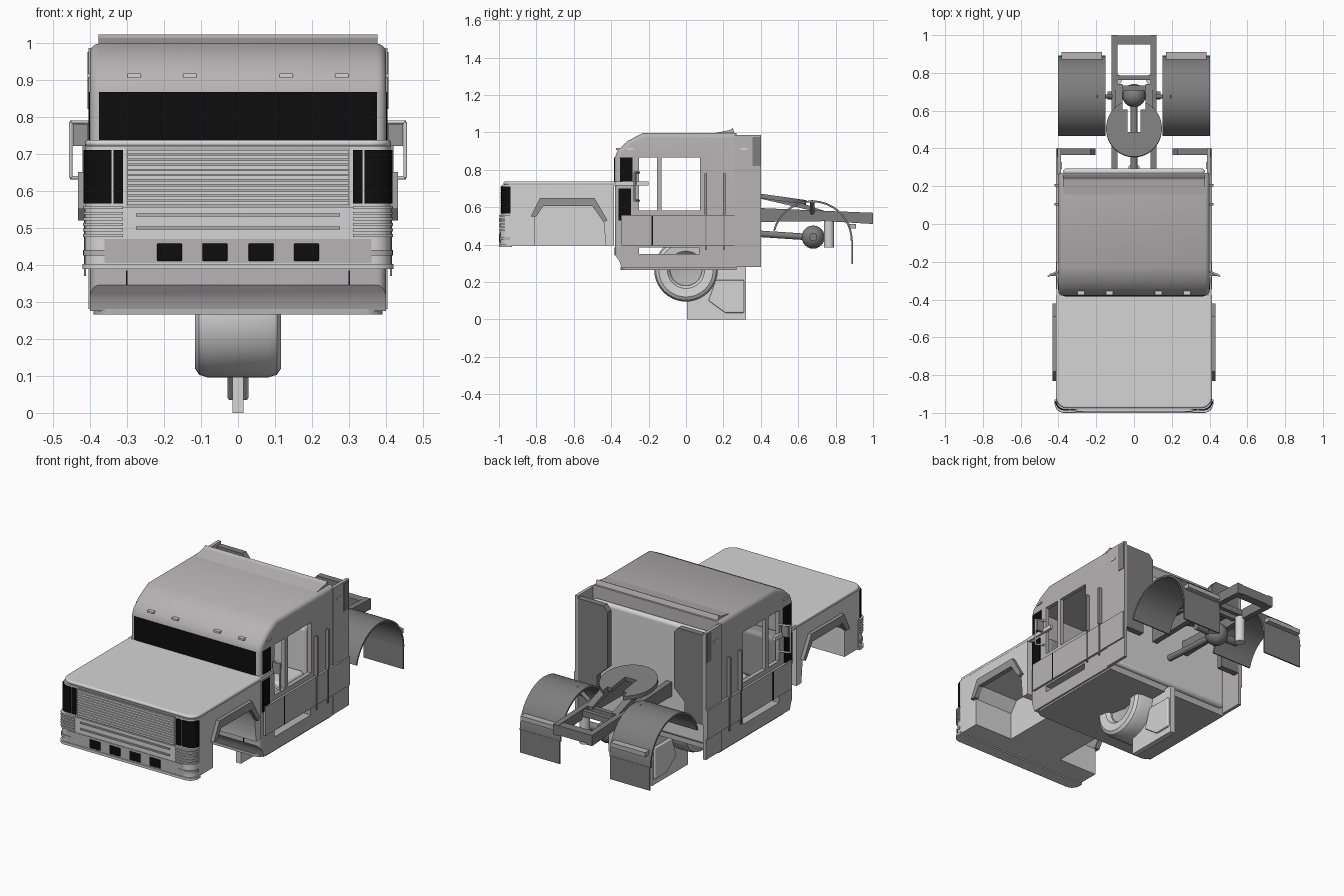
import bpy, bmesh, math
from mathutils import Vector

old = bpy.data.objects.get("Cube")
if old:
    bpy.data.objects.remove(old, do_unlink=True)


def material(name, r, g, b):
    m = bpy.data.materials.new(name)
    m.use_nodes = True
    m.diffuse_color = (r, g, b, 1)
    m.node_tree.nodes["Principled BSDF"].inputs["Base Color"].default_value = (r, g, b, 1)
    return m


LIGHT = material("light grey paint", 0.66, 0.66, 0.66)
CAB = material("cab grey paint", 0.47, 0.455, 0.455)
TRIM = material("trim grey", 0.3, 0.3, 0.3)
DARK = material("chassis grey", 0.21, 0.21, 0.21)
BLACK = material("black glass", 0.004, 0.004, 0.004)


def finish(name, bm, mat, mirror=False, bevel=0, smooth=False):
    bmesh.ops.recalc_face_normals(bm, faces=bm.faces[:])
    me = bpy.data.meshes.new(name)
    bm.to_mesh(me)
    bm.free()
    me.materials.append(mat)
    ob = bpy.data.objects.new(name, me)
    bpy.context.collection.objects.link(ob)
    if bevel:
        mod = ob.modifiers.new("Bevel", "BEVEL")
        mod.width, mod.segments, mod.limit_method = bevel, 3, "ANGLE"
    if mirror:
        ob.modifiers.new("Mirror", "MIRROR")
    if smooth:
        soften(ob)
    return ob


def soften(ob):
    bpy.ops.object.select_all(action="DESELECT")
    ob.select_set(True)
    bpy.context.view_layer.objects.active = ob
    bpy.ops.object.shade_smooth_by_angle(angle=math.radians(35))


def prism_mesh(pts, axis, a, b):
    place = {"x": lambda u, v, w: (w, u, v), "y": lambda u, v, w: (u, w, v),
             "z": lambda u, v, w: (u, v, w)}[axis]
    bm = bmesh.new()
    lo = [bm.verts.new(place(u, v, a)) for u, v in pts]
    hi = [bm.verts.new(place(u, v, b)) for u, v in pts]
    bm.faces.new(lo)
    bm.faces.new(hi)
    for i in range(len(pts)):
        j = (i + 1) % len(pts)
        bm.faces.new((lo[i], lo[j], hi[j], hi[i]))
    return bm


def prism(name, pts, axis, a, b, mat, **kw):
    return finish(name, prism_mesh(pts, axis, a, b), mat, **kw)


def box(name, x, y, z, mat, **kw):
    return prism(name, [(x[0], y[0]), (x[1], y[0]), (x[1], y[1]), (x[0], y[1])], "z", z[0], z[1], mat, **kw)


def lathe(name, profile, centre, axis, mat, steps=32, mirror=False):
    """Spin (radius, offset) points about a line through centre."""
    bm = bmesh.new()
    d = Vector(axis).normalized()
    side = d.orthogonal().normalized()
    vs = [bm.verts.new(Vector(centre) + side * r + d * h) for r, h in profile]
    es = [bm.edges.new(p) for p in zip(vs, vs[1:])]
    bmesh.ops.spin(bm, geom=vs + es, cent=centre, axis=d, angle=math.tau, steps=steps)
    bmesh.ops.remove_doubles(bm, verts=bm.verts[:], dist=1e-5)
    return finish(name, bm, mat, mirror=mirror, smooth=True)


def rod(name, p, q, r, mat, mirror=False):
    d = Vector(q) - Vector(p)
    return lathe(name, [(0, 0), (r, 0), (r, d.length), (0, d.length)], p, d, mat, 12, mirror)


def cut(target, cutters):
    bpy.context.view_layer.objects.active = target
    for c in cutters:
        c.hide_render = True
        mod = target.modifiers.new("Cut", "BOOLEAN")
        mod.operation, mod.solver, mod.object = "DIFFERENCE", "EXACT", c
        bpy.ops.object.modifier_apply(modifier=mod.name)
        bpy.data.objects.remove(c, do_unlink=True)


def corner(w, y0, r, x_in, y_end):
    """Plan path round the +x front corner."""
    arc = [(w - r + r * math.sin(t), y0 + r - r * math.cos(t)) for t in [i * math.pi / 16 for i in range(9)]]
    return [(x_in, y0)] + arc + [(w, y_end)]


def flip(path):
    return [(-x, y) for x, y in reversed(path)]


def plan(w, y0, y1, r):
    c = corner(w, y0, r, 0, y1)[1:]
    return c + flip(c)


def wrap(name, w, y0, r, x_in, y_end, z0, z1, mat, t=0.009):
    path = corner(w, y0, r, x_in, y_end) + corner(w - t, y0 + t, r - t / 2, x_in, y_end)[::-1]
    return prism(name, path, "z", z0, z1, mat, mirror=True, smooth=True)


# Hood with wheel wells
hood = prism("hood_body", plan(0.412, -0.982, -0.385, 0.05), "z", 0.395, 0.72, LIGHT)
well = [(-0.81, 0.3), (-0.81, 0.55), (-0.765, 0.61), (-0.5, 0.61), (-0.44, 0.52), (-0.42, 0.3)]
cut(hood, [prism("well_cutter", well, "x", s * 0.17, s * 0.6, LIGHT) for s in (1, -1)])
soften(hood)
prism("hood_cap", plan(0.413, -0.975, -0.375, 0.06), "z", 0.718, 0.737, LIGHT, bevel=0.008, smooth=True)
flare = [(-0.83, 0.55), (-0.78, 0.65), (-0.49, 0.65), (-0.42, 0.53), (-0.44, 0.52), (-0.5, 0.605), (-0.765, 0.605), (-0.8, 0.55)]
prism("wheel_arch_flare", flare, "x", 0.405, 0.432, TRIM, mirror=True)
box("belt_strip", (0.395, 0.411), (-0.385, -0.2), (0.715, 0.737), LIGHT, mirror=True)

# Bumper, grille and lamps
prism("bumper", plan(0.414, -0.993, -0.93, 0.05), "z", 0.4, 0.555, LIGHT, smooth=True)
prism("bumper_lip", plan(0.42, -1.0, -0.93, 0.05), "z", 0.388, 0.402, LIGHT, smooth=True)
box("bumper_lower_panel", (-0.36, 0.36), (-0.996, -0.99), (0.405, 0.47), CAB)
for i in range(6):
    z = 0.475 + i * 0.015
    wrap("corner_slat", 0.419, -0.999, 0.05, 0.31, -0.94, z, z + 0.008, LIGHT)
wrap("corner_lamp", 0.418, -0.998, 0.05, 0.33, -0.94, 0.425, 0.44, CAB)
for z in (0.495, 0.53):
    box("bumper_bar", (-0.275, 0.275), (-1.0, -0.99), (z, z + 0.008), CAB)
for x in (0.0625, 0.185):
    box("bumper_vent", (x - 0.034, x + 0.034), (-1.0, -0.99), (0.41, 0.458), BLACK, mirror=True, bevel=0.004)
box("grille_back", (-0.303, 0.303), (-0.986, -0.98), (0.556, 0.716), CAB)
for i in range(11):
    z = 0.561 + i * 0.0138
    box("grille_slat", (-0.3, 0.3), (-0.993, -0.984), (z, z + 0.0105), LIGHT)
wrap("headlamp", 0.417, -0.987, 0.05, 0.342, -0.945, 0.565, 0.71, BLACK)
box("inner_lamp", (0.31, 0.336), (-0.988, -0.98), (0.565, 0.71), BLACK, mirror=True)

# Cab shell, hollow with open side windows
profile = [(-0.345, 0.275), (0.27, 0.275), (0.27, 0.997), (-0.23, 0.997), (-0.31, 0.955),
           (-0.365, 0.905), (-0.38, 0.865), (-0.38, 0.345), (-0.355, 0.31)]
bm = prism_mesh(profile, "x", -0.4, 0.4)
rim = []
for e in bm.edges:
    m = (e.verts[0].co + e.verts[1].co) / 2
    if abs(m.x) > 0.39 and (m.z > 0.85 or m.y < -0.375):
        rim.append(e)
bmesh.ops.bevel(bm, geom=rim, offset=0.045, segments=5, profile=0.5, affect="EDGES", clamp_overlap=True)
cab = finish("cab_shell", bm, CAB)
cut(cab, [box("interior_cutter", (-0.378, 0.378), (-0.345, 0.25), (0.44, 0.89), CAB),
          box("window_cutter", (-0.6, 0.6), (-0.13, 0.075), (0.583, 0.865), CAB),
          box("quarter_cutter", (-0.6, 0.6), (-0.25, -0.155), (0.583, 0.865), CAB),
          box("step_cutter", (-0.6, 0.6), (-0.25, 0.07), (0.35, 0.385), CAB)])
soften(cab)
prism("sill_skirt", plan(0.39, -0.35, 0.27, 0.05), "z", 0.265, 0.28, CAB)
wrap("windshield", 0.403, -0.384, 0.046, 0, -0.285, 0.737, 0.866, BLACK)
box("front_quarter_panel", (0.398, 0.405), (-0.36, -0.295), (0.53, 0.7), BLACK, mirror=True)
box("front_skirt_seam", (0.298, 0.302), (-0.383, -0.37), (0.345, 0.385), BLACK, mirror=True)
box("door_panel", (0.398, 0.412), (-0.345, 0.4), (0.395, 0.555), CAB, mirror=True)
box("door_seam", (0.41, 0.414), (-0.184, -0.176), (0.395, 0.553), BLACK, mirror=True)
for y in (0.105, 0.205):
    box("grab_rail", (0.398, 0.42), (y - 0.006, y + 0.006), (0.56, 0.78), TRIM, mirror=True)
    box("lower_rail", (0.41, 0.416), (y - 0.004, y + 0.004), (0.37, 0.56), TRIM, mirror=True)
for x in (0.13, 0.28):
    box("marker_lamp", (x - 0.018, x + 0.018), (-0.375, -0.355), (0.906, 0.916), LIGHT, mirror=True)
for y in (-0.3, 0.31):
    box("side_marker_lamp", (0.38, 0.406), (y - 0.018, y + 0.018), (0.906, 0.916), LIGHT, mirror=True)
prism("roof_deflector", [(0.14, 0.994), (0.26, 0.994), (0.25, 1.022), (0.235, 1.012)], "x", -0.377, 0.377, CAB)

# Interior
box("seat_base", (0.08, 0.33), (-0.08, 0.12), (0.44, 0.56), LIGHT, mirror=True, bevel=0.02)
box("seat_back", (0.08, 0.33), (0.12, 0.18), (0.44, 0.8), LIGHT, mirror=True, bevel=0.02)
box("dashboard", (-0.375, 0.375), (-0.345, -0.255), (0.44, 0.7), TRIM, bevel=0.02)

# Rear wall and side extenders
box("rear_wall", (-0.375, 0.375), (0.26, 0.295), (0.3, 0.93), LIGHT, bevel=0.025, smooth=True)
box("side_extender", (0.386, 0.404), (0.26, 0.402), (0.28, 0.985), CAB, mirror=True)
fairing = [(0.386, 0.97), (0.23, 0.97), (0.205, 0.94), (0.205, 0.63), (0.27, 0.57), (0.27, 0.47), (0.386, 0.47)]
prism("rear_fairing", fairing, "y", 0.365, 0.4, DARK, mirror=True)
box("extender_vent", (0.4, 0.407), (0.355, 0.398), (0.82, 0.975), DARK, mirror=True)

# Mirror frames
loop = [(0.4, -0.25, 0.785), (0.452, -0.275, 0.785), (0.452, -0.275, 0.635), (0.4, -0.25, 0.635)]
for p, q in zip(loop, loop[1:]):
    rod("mirror_frame", p, q, 0.005, LIGHT, mirror=True)
box("mirror_head", (0.405, 0.446), (-0.275, -0.262), (0.72, 0.78), TRIM, mirror=True)

# Chassis rails and crossmembers
rail = [(0.29, 0.52), (0.75, 0.525), (1.0, 0.51), (1.0, 0.57), (0.75, 0.58), (0.29, 0.6)]
prism("frame_rail", rail, "x", 0.088, 0.12, DARK, mirror=True)
box("rear_crossmember", (-0.12, 0.12), (0.95, 0.998), (0.515, 0.568), DARK)
for y in (0.72, 0.775):
    box("crossmember", (-0.11, 0.11), (y - 0.012, y + 0.012), (0.54, 0.572), DARK)
ramp = [(0.4, 0.645), (0.4, 0.67), (0.55, 0.645), (0.74, 0.58), (0.74, 0.565), (0.53, 0.615)]
prism("coupling_ramp", ramp, "x", 0.06, 0.1, DARK, mirror=True)

# Coupling plate with rear slot
plate = [(0.148 * math.sin(t), -0.152 * math.cos(t)) for t in [math.tau * i / 40 for i in range(40)]]
disc = prism("coupling_plate", plate, "z", -0.012, 0.012, DARK)
cut(disc, [box("slot_cutter", (-0.035, 0.035), (-0.02, 0.1), (-0.1, 0.1), DARK),
           box("mouth_cutter", (-0.06, 0.06), (0.1, 0.3), (-0.1, 0.1), DARK)])
disc.location = (0, 0.505, 0.645)
disc.rotation_euler.x = math.radians(-8)

# Driveline
rod("drive_shaft", (0, 0.28, 0.465), (0, 0.66, 0.44), 0.018, DARK)
ball = [(0.062 * math.sin(math.pi * i / 12), -0.062 * math.cos(math.pi * i / 12)) for i in range(13)]
lathe("differential", ball, (0, 0.68, 0.44), (0, 0, 1), DARK, 20)
rod("axle_tube", (0, 0.68, 0.44), (0.14, 0.68, 0.44), 0.022, DARK, mirror=True)
rod("air_spring", (0.09, 0.765, 0.385), (0.09, 0.765, 0.535), 0.027, LIGHT, mirror=True)

# Rear fenders with mudflaps
arc = [math.radians(-165 * i / 20 + 165) for i in range(21)]
shell = [(0.675 + r * math.cos(t), 0.42 + r * math.sin(t)) for r, path in ((0.216, arc), (0.206, arc[::-1])) for t in path]
prism("rear_fender", shell, "x", 0.152, 0.403, DARK, mirror=True, smooth=True)
box("mudflap", (0.155, 0.4), (0.884, 0.892), (0.295, 0.425), DARK, mirror=True)
box("tail_lamp_bar", (0.17, 0.385), (0.872, 0.91), (0.485, 0.51), CAB, mirror=True)
rod("fender_bracket", (0.1, 0.675, 0.56), (0.2, 0.675, 0.628), 0.012, DARK, mirror=True)

# Centre wheel and plates below the cab
tyre = [(0.085, -0.09), (0.1, -0.11), (0.145, -0.116), (0.162, -0.105), (0.17, -0.08)]
tyre += [(r, -h) for r, h in tyre[::-1]]
lathe("centre_tyre", tyre + tyre[:1], (0, 0, 0.265), (1, 0, 0), LIGHT, 40)
lathe("wheel_hub", [(0, -0.06), (0.086, -0.08), (0.086, 0.08), (0, 0.06)], (0, 0, 0.265), (1, 0, 0), CAB)
box("centre_plate", (-0.015, 0.015), (0.005, 0.32), (0.0, 0.28), LIGHT)
rib = [(0.16, 0.21), (0.31, 0.21), (0.31, 0.035), (0.21, 0.035), (0.12, 0.1)]
prism("plate_rib", rib, "x", -0.028, 0.028, LIGHT, bevel=0.006)
